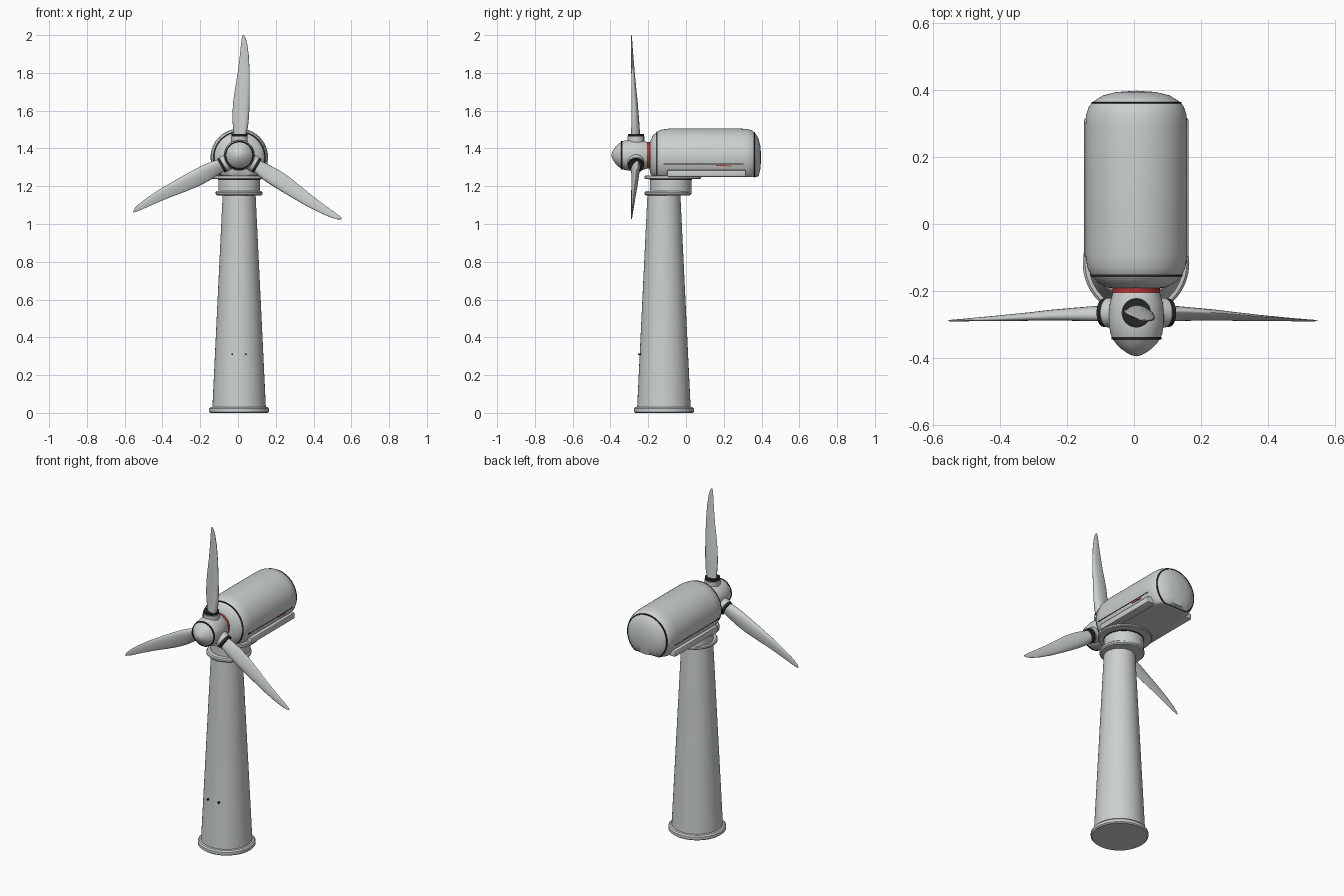
import bpy, bmesh, math
from mathutils import Vector

if "Cube" in bpy.data.objects:
    bpy.data.objects.remove(bpy.data.objects["Cube"])


def mat(name, c):
    m = bpy.data.materials.new(name)
    m.diffuse_color = (*c, 1)
    m.use_nodes = True
    m.node_tree.nodes["Principled BSDF"].inputs["Base Color"].default_value = m.diffuse_color
    return m


GREY = mat("light_grey", (0.60, 0.64, 0.63))
BLACK = mat("black", (0.02, 0.02, 0.02))
RED = mat("red", (0.42, 0.035, 0.035))


def finish(name, bm, m, angle=35):
    bmesh.ops.remove_doubles(bm, verts=bm.verts, dist=1e-6)
    bmesh.ops.recalc_face_normals(bm, faces=bm.faces)
    me = bpy.data.meshes.new(name)
    bm.to_mesh(me)
    bm.free()
    ob = bpy.data.objects.new(name, me)
    bpy.context.collection.objects.link(ob)
    me.materials.append(m)
    bpy.ops.object.select_all(action='DESELECT')
    ob.select_set(True)
    bpy.context.view_layer.objects.active = ob
    bpy.ops.object.shade_smooth_by_angle(angle=math.radians(angle))
    return ob


def loft(name, rings, m, angle=35):
    """Skin a list of closed rings and cap both ends."""
    bm = bmesh.new()
    vs = [[bm.verts.new(p) for p in r] for r in rings]
    n = len(vs[0])
    for a, b in zip(vs, vs[1:]):
        for i in range(n):
            j = (i + 1) % n
            bm.faces.new((a[i], a[j], b[j], b[i]))
    bm.faces.new(vs[0])
    bm.faces.new(vs[-1])
    return finish(name, bm, m, angle)


def lathe(name, origin, axis, prof, m, n=64, floor=None, angle=35):
    """Revolve (radius, distance) pairs about an axis; floor flattens the underside."""
    o, d = Vector(origin), Vector(axis).normalized()
    u = d.orthogonal().normalized()
    v = d.cross(u)
    rings = []
    for r, h in prof:
        ring = []
        for i in range(n):
            t = 2 * math.pi * i / n
            p = o + d * h + (u * math.cos(t) + v * math.sin(t)) * max(r, 0.0005)
            if floor is not None:
                p.z = max(p.z, floor)
            ring.append(p)
        rings.append(ring)
    return loft(name, rings, m, angle)


def box(name, lo, hi, m, bevel=0):
    bm = bmesh.new()
    bmesh.ops.create_cube(bm, size=1)
    for v in bm.verts:
        v.co = Vector([(a + b) / 2 + c * (b - a) for a, b, c in zip(lo, hi, v.co)])
    if bevel:
        bmesh.ops.bevel(bm, geom=bm.edges[:], offset=bevel, segments=2,
                        affect='EDGES', profile=0.5)
    return finish(name, bm, m)


X, TY, UP = 0.006, -0.117, (0, 0, 1)
BACK = (0, 1, 0)

# Tower with foot flange
lathe("tower", (X, TY, 0), UP, [(0.142, 0.02), (0.087, 1.16)], GREY)
lathe("foot_flange", (X, TY, 0), UP,
      [(0.152, 0), (0.159, 0.006), (0.159, 0.022), (0.152, 0.03), (0.14, 0.032)], GREY)
for x in (-0.03, 0.042):
    box("door_hinge", (x - 0.004, TY - 0.136, 0.306), (x + 0.004, TY - 0.115, 0.314), BLACK)

# Yaw bearing under the nacelle
lathe("tower_top_flange", (X, -0.096, 0), UP,
      [(0.087, 1.15), (0.118, 1.152), (0.124, 1.158), (0.124, 1.168), (0.118, 1.174), (0.1, 1.175)], GREY)
lathe("yaw_bearing", (X, -0.08, 0), UP, [(0.11, 1.165), (0.11, 1.245)], GREY)
lathe("yaw_seal", (X, -0.08, 0), UP, [(0.112, 1.232), (0.112, 1.238)], BLACK)
lathe("yaw_plate", (X, -0.07, 0), UP,
      [(0.145, 1.238), (0.15, 1.242), (0.15, 1.254), (0.145, 1.258)], GREY)

# Nacelle: round body with a flattened underside
NC = (0.007, 0, 1.353)
lathe("nacelle", NC, BACK,
      [(0.06, -0.193), (0.085, -0.19), (0.115, -0.176), (0.137, -0.152), (0.147, -0.128),
       (0.152, -0.09), (0.152, 0.29), (0.150, 0.325), (0.142, 0.35), (0.131, 0.364),
       (0.10, 0.384), (0.06, 0.394), (0, 0.398)], GREY, floor=1.248, angle=40)
for y, r in ((-0.154, 0.1375), (0.362, 0.1345)):
    lathe("nacelle_seam", NC, BACK, [(r, y - 0.003), (r, y + 0.003)], BLACK, floor=1.2475)

# Side rails and panel seams, mirrored
for s in (-1, 1):
    def xs(a, b):
        return sorted((NC[0] + s * a, NC[0] + s * b))
    a, b = xs(0.09, 0.156)
    box("side_rail", (a, -0.10, 1.250), (b, 0.316, 1.286), GREY, 0.006)
    a, b = xs(0.14, 0.1492)
    box("panel_seam", (a, -0.12, 1.316), (b, 0.305, 1.320), BLACK)

# Red marking plates on the right side
box("side_marking", (0.145, 0.16, 1.307), (0.1535, 0.215, 1.313), RED)
box("side_marking_tip", (0.145, 0.215, 1.305), (0.1535, 0.24, 1.311), RED)

# Hub, spinner and shaft ring
HC = Vector((0.007, 0, 1.364))
lathe("shaft_ring", HC, BACK, [(0.071, -0.206), (0.071, -0.186)], RED)
lathe("hub", HC, BACK,
      [(0.071, -0.344), (0.078, -0.325), (0.082, -0.295), (0.082, -0.265),
       (0.079, -0.235), (0.070, -0.204)], GREY)
lathe("spinner_seam", HC, BACK, [(0.0745, -0.345), (0.0745, -0.337)], BLACK)
lathe("spinner", HC, BACK,
      [(0, -0.395), (0.014, -0.392), (0.028, -0.385), (0.045, -0.373),
       (0.060, -0.358), (0.071, -0.343)], GREY)

# Blades: distance from hub, left edge, right edge, centre depth, half thickness
STATIONS = [(0.10, -0.030, 0.034, -0.265, 0.026), (0.15, -0.034, 0.046, -0.266, 0.024),
            (0.21, -0.037, 0.052, -0.268, 0.021), (0.28, -0.033, 0.054, -0.271, 0.018),
            (0.35, -0.023, 0.055, -0.275, 0.014), (0.44, -0.008, 0.055, -0.280, 0.010),
            (0.53, 0.003, 0.050, -0.284, 0.006), (0.59, 0.009, 0.042, -0.287, 0.004),
            (0.62, 0.013, 0.034, -0.288, 0.003), (0.637, 0.018, 0.024, -0.289, 0.001)]
for k, deg in enumerate((90, 210, 330)):
    t = math.radians(deg)
    d = Vector((math.cos(t), 0, math.sin(t)))
    p = Vector((math.sin(t), 0, -math.cos(t)))
    rings = []
    for r, lo, hi, yc, th in STATIONS:
        ring = []
        for i in range(24):
            f = 2 * math.pi * i / 24
            c = math.cos(f)
            # thicker towards the right-hand leading edge, with a slight twist
            y = yc + th * math.sin(f) * (0.85 + 0.3 * c) - 0.25 * th * c
            ring.append(HC + d * r + p * ((lo + hi) / 2 + c * (hi - lo) / 2) + Vector((0, y, 0)))
        rings.append(ring)
    loft("blade_%d" % k, rings, GREY, 50)
    root = HC + Vector((0, -0.265, 0))
    lathe("blade_socket_%d" % k, root, d,
          [(0.044, 0.04), (0.044, 0.098), (0.041, 0.102)], GREY, 40)
    lathe("blade_seal_%d" % k, root, d, [(0.042, 0.10), (0.042, 0.113)], BLACK, 40)
